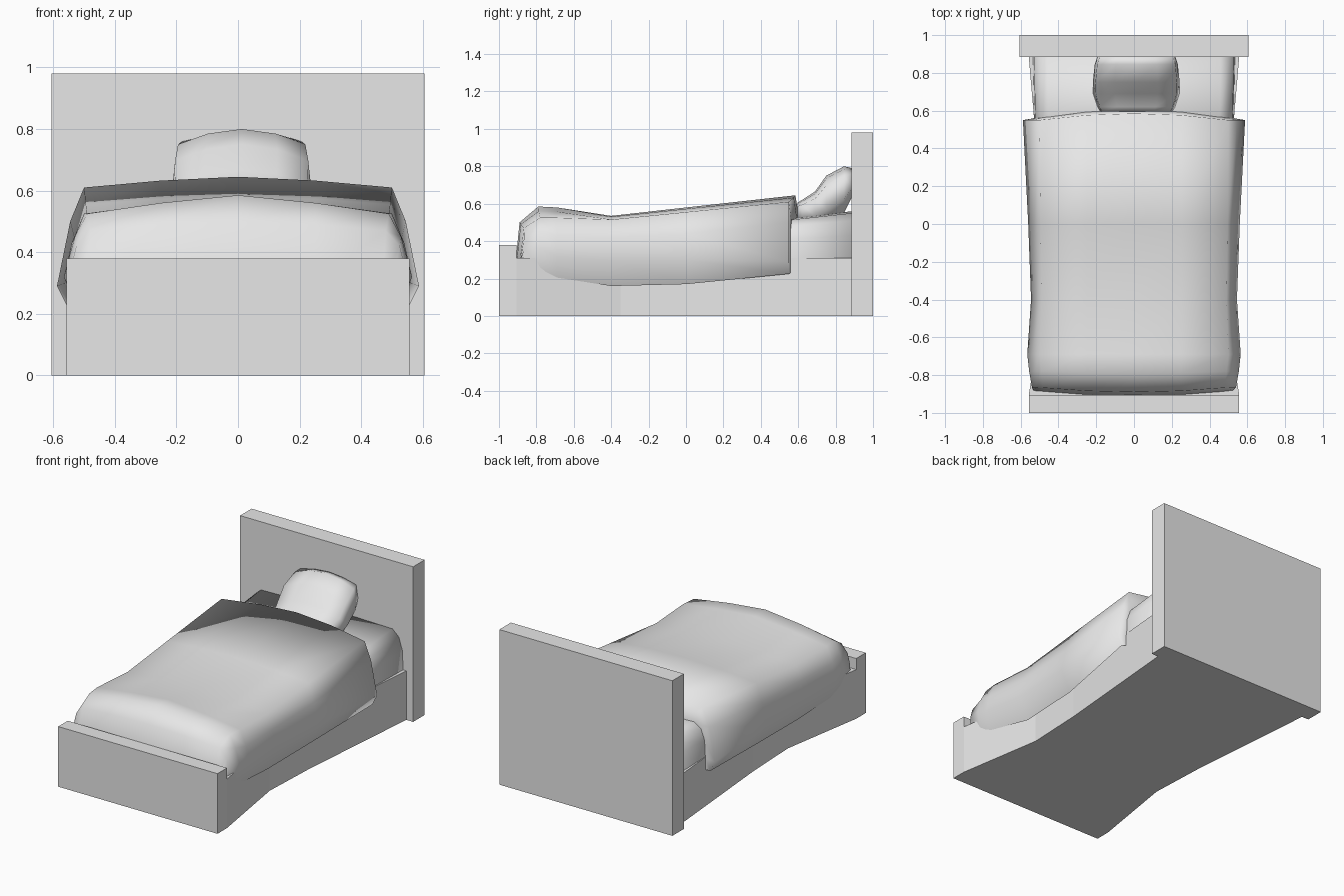
import bpy
import bmesh

if "Cube" in bpy.data.objects:
    bpy.data.objects.remove(bpy.data.objects["Cube"], do_unlink=True)

GREY = (0.8, 0.8, 0.8, 1.0)
grey = bpy.data.materials.new("plain_grey")
grey.use_nodes = True
grey.diffuse_color = GREY
grey.node_tree.nodes["Principled BSDF"].inputs["Base Color"].default_value = GREY


def finish(name, bm, smooth=False):
    """Turn a bmesh into a named object with the shared material."""
    bmesh.ops.recalc_face_normals(bm, faces=bm.faces)
    for face in bm.faces:
        face.smooth = smooth
    mesh = bpy.data.meshes.new(name)
    bm.to_mesh(mesh)
    bm.free()
    mesh.materials.append(grey)
    obj = bpy.data.objects.new(name, mesh)
    bpy.context.collection.objects.link(obj)
    return obj


def slab(name, outline, z0, z1):
    """Extrude a plan outline between two heights."""
    bm = bmesh.new()
    base = bm.faces.new([bm.verts.new((x, y, z0)) for x, y in outline])
    top = bmesh.ops.extrude_face_region(bm, geom=[base])["geom"]
    bmesh.ops.translate(bm, vec=(0, 0, z1 - z0),
                        verts=[v for v in top if isinstance(v, bmesh.types.BMVert)])
    return finish(name, bm)


def mirrored(half):
    """Mirror a list of points with x >= 0 to a full row, left to right."""
    return [(-p[0], *p[1:]) for p in reversed(half) if p[0] > 0] + list(half)


def loft(name, rings, closed=False, caps=False, smooth=True):
    """Skin a series of equal-length rows of 3D points."""
    bm = bmesh.new()
    rows = [[bm.verts.new(p) for p in ring] for ring in rings]
    count = len(rows[0])
    for a, b in zip(rows, rows[1:]):
        for i in range(count if closed else count - 1):
            j = (i + 1) % count
            bm.faces.new((a[i], a[j], b[j], b[i]))
    if caps:
        bm.faces.new(rows[0])
        bm.faces.new(rows[-1])
    return finish(name, bm, smooth)


# Bed base with a waisted plan: (half width, y)
waist = [(0.557, -0.905), (0.467, -0.35), (0.483, 0.02), (0.557, 0.885)]
slab("bed_base", waist + [(-x, y) for x, y in reversed(waist)], 0, 0.31)


# Footboard and headboard
def board(name, half, y0, y1, height):
    slab(name, [(-half, y0), (half, y0), (half, y1), (-half, y1)], 0, height)


board("footboard", 0.557, -1.0, -0.905, 0.38)
board("headboard", 0.605, 0.885, 1.0, 0.98)

# Mattress: rounded section, slightly higher at the head
section = [(0, 0.56), (0.46, 0.55), (0.505, 0.51), (0.53, 0.43), (0.535, 0.3)]
loft("mattress",
     [[(x * w, y, 0.3 + (z - 0.3) * h) for x, z in mirrored(section)]
      for y, w, h in [(-0.84, 0.9, 0.5), (-0.4, 0.9, 0.65), (0.57, 0.985, 0.86),
                      (0.89, 1.0, 1.0)]],
     caps=True).data.shade_smooth()

# Blanket: y, bow at the centre, crown height, then shoulder, side, bulge, hem
blanket = [
    (-0.885, -0.025, 0.30, (0.47, 0.30), (0.50, 0.30), (0.52, 0.30), (0.53, 0.295)),
    (-0.865, -0.025, 0.50, (0.48, 0.47), (0.525, 0.42), (0.54, 0.36), (0.535, 0.29)),
    (-0.78, -0.01, 0.585, (0.49, 0.525), (0.53, 0.45), (0.555, 0.36), (0.535, 0.25)),
    (-0.69, 0, 0.58, (0.50, 0.525), (0.54, 0.43), (0.565, 0.32), (0.525, 0.205)),
    (-0.40, 0, 0.535, (0.49, 0.515), (0.52, 0.42), (0.545, 0.30), (0.485, 0.16)),
    (0.0, 0, 0.58, (0.495, 0.555), (0.53, 0.44), (0.56, 0.30), (0.495, 0.17)),
    (0.55, 0.035, 0.645, (0.50, 0.61), (0.545, 0.50), (0.588, 0.29), (0.555, 0.225)),
    (0.56, 0.045, 0.525, (0.47, 0.50), (0.51, 0.44), (0.53, 0.30), (0.53, 0.23)),
]
rings = []
for y, bow, crown, *side in blanket:
    mid = (0.25, (crown + side[0][1]) / 2 + 0.005)
    half = [(0, crown), mid] + side
    rings.append([(x, y + bow * max(0, 1 - 4 * x * x), z) for x, z in mirrored(half)])
loft("blanket", rings)

# Pillow propped against the headboard: y, half width, top, bottom
pillow = [(0.595, 0.19, 0.605, 0.51), (0.62, 0.205, 0.62, 0.49),
          (0.69, 0.228, 0.665, 0.48), (0.75, 0.23, 0.75, 0.49),
          (0.845, 0.22, 0.80, 0.55), (0.89, 0.205, 0.79, 0.64)]
rings = []
for y, w, top, low in pillow:
    tall = top - low
    over = mirrored([(0, top), (0.5 * w, top - 0.06 * tall), (0.94 * w, top - 0.2 * tall)])
    under = mirrored([(0, low), (0.5 * w, low), (w, low + 0.3 * tall)])
    rings.append([(x + 0.012, y, z) for x, z in over + under[::-1]])
loft("pillow", rings, closed=True, caps=True)
